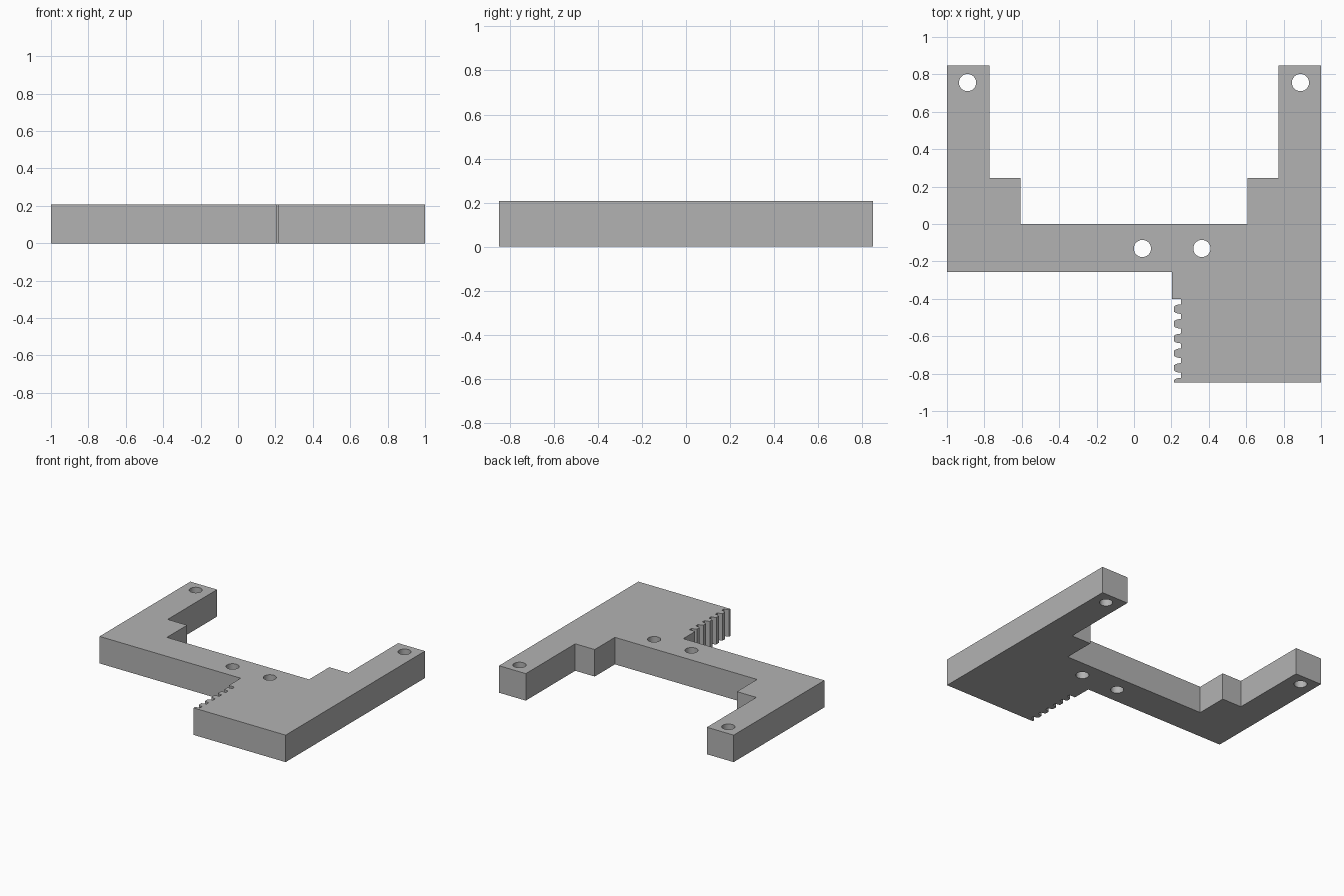
import bpy, bmesh, math

cube = bpy.data.objects.get("Cube")
if cube:
    bpy.data.objects.remove(cube, do_unlink=True)

HEIGHT = 0.208
HALF_Y = 0.848
HOLE_R = 0.046
HOLES = [(-0.89, 0.756), (0.89, 0.756), (0.045, -0.131), (0.363, -0.131)]

# Rack tooth: x position and half width, from root to tip
TOOTH = [(0.252, 0.026), (0.235, 0.024), (0.223, 0.020), (0.215, 0.015)]
PITCH = 0.0786
FIRST = -0.455


def rack_points():
    """Teeth from top to bottom, ending with half a tooth at the lower edge."""
    pts = [(0.203, -0.402), (0.252, -0.402)]
    for i in range(5):
        y = FIRST - i * PITCH
        pts += [(x, y + h) for x, h in TOOTH]
        pts += [(x, y - h) for x, h in reversed(TOOTH)]
    pts += [(x, -HALF_Y + h) for x, h in TOOTH]
    return pts + [(0.215, -HALF_Y)]


# Plate outline: stepped arms, cross bar, and toothed block
left_arm = [(-0.606, 0), (-0.606, 0.246), (-0.772, 0.246),
            (-0.772, HALF_Y), (-1, HALF_Y)]
right_arm = [(-x, y) for x, y in reversed(left_arm)]
outline = left_arm + [(-1, -0.257), (0.203, -0.257)] + rack_points()
outline += [(1, -HALF_Y)] + right_arm

bm = bmesh.new()


def add_loop(points):
    verts = [bm.verts.new((x, y, 0)) for x, y in points]
    return [bm.edges.new((a, b)) for a, b in zip(verts, verts[1:] + verts[:1])]


edges = add_loop(outline)
for cx, cy in HOLES:
    ring = [math.tau * i / 32 for i in range(32)]
    edges += add_loop([(cx + HOLE_R * math.cos(a), cy + HOLE_R * math.sin(a))
                       for a in ring])

# Fill the outline around the holes and raise it to full thickness
bmesh.ops.triangle_fill(bm, use_beauty=True, edges=edges, normal=(0, 0, 1))
raised = bmesh.ops.extrude_face_region(bm, geom=bm.faces[:])
top_verts = [g for g in raised["geom"] if isinstance(g, bmesh.types.BMVert)]
bmesh.ops.translate(bm, verts=top_verts, vec=(0, 0, HEIGHT))
bmesh.ops.recalc_face_normals(bm, faces=bm.faces[:])
bmesh.ops.dissolve_limit(bm, angle_limit=0.01, verts=bm.verts[:],
                         edges=bm.edges[:])

mesh = bpy.data.meshes.new("rack_bracket")
bm.to_mesh(mesh)
bm.free()
bracket = bpy.data.objects.new("rack_bracket", mesh)
bpy.context.collection.objects.link(bracket)

# Plain grey finish
grey = bpy.data.materials.new("plain_grey")
grey.use_nodes = True
color = (0.45, 0.45, 0.45, 1)
grey.diffuse_color = color
grey.node_tree.nodes["Principled BSDF"].inputs["Base Color"].default_value = color
mesh.materials.append(grey)

# Smooth hole walls, sharp plate edges
bpy.ops.object.select_all(action="DESELECT")
bracket.select_set(True)
bpy.context.view_layer.objects.active = bracket
bpy.ops.object.shade_smooth_by_angle(angle=math.radians(20))
